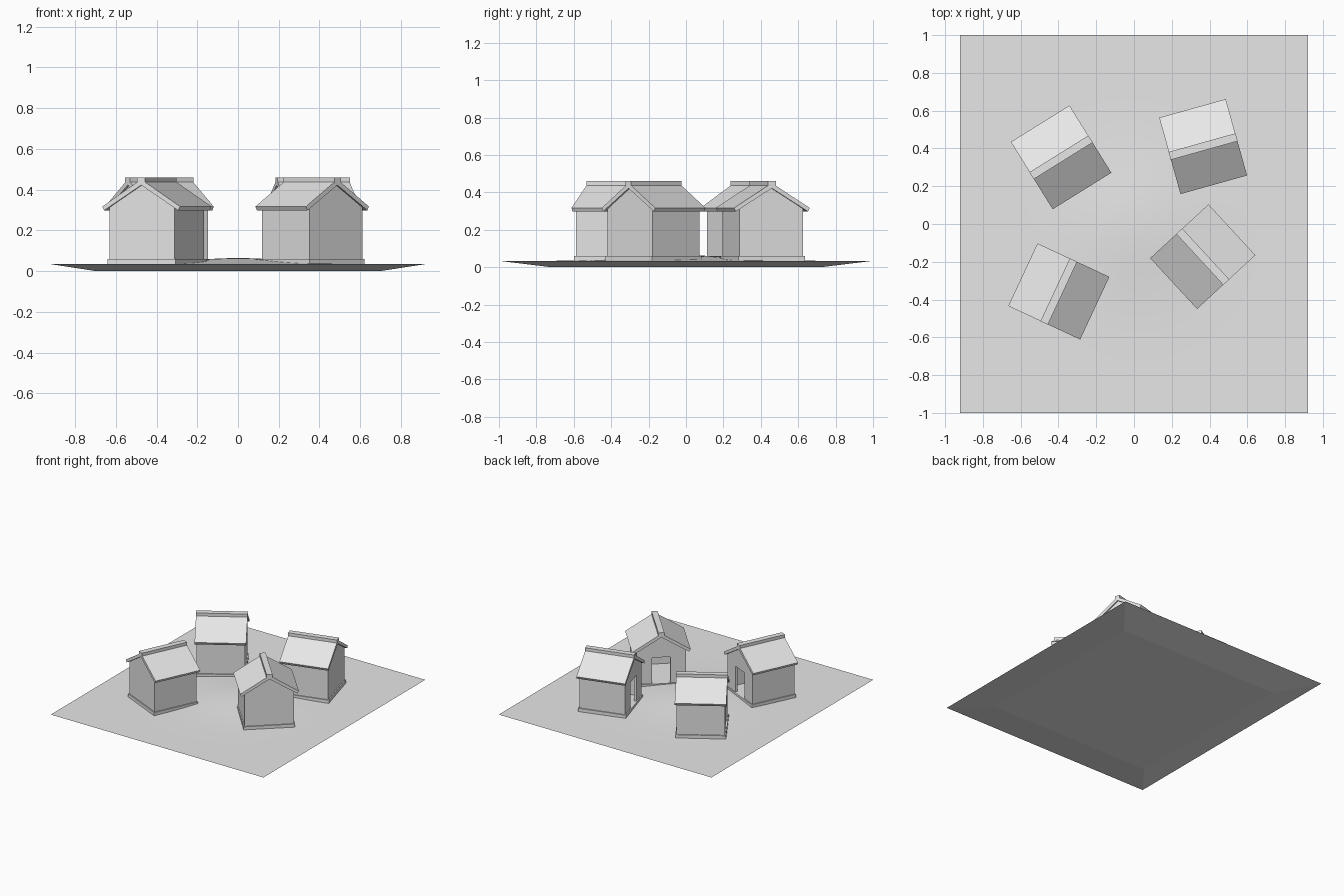
import bpy
import bmesh
import math
from mathutils import Matrix, Vector

cube = bpy.data.objects.get("Cube")
if cube:
    bpy.data.objects.remove(cube, do_unlink=True)

grey = bpy.data.materials.new("light grey")
grey.use_nodes = True
colour = (0.8, 0.8, 0.8, 1)
grey.diffuse_color = colour
grey.node_tree.nodes["Principled BSDF"].inputs["Base Color"].default_value = colour


def finish(name, bm, matrix=Matrix()):
    bmesh.ops.recalc_face_normals(bm, faces=bm.faces)
    mesh = bpy.data.meshes.new(name)
    bm.to_mesh(mesh)
    bm.free()
    mesh.materials.append(grey)
    obj = bpy.data.objects.new(name, mesh)
    obj.matrix_world = matrix
    bpy.context.collection.objects.link(obj)
    return obj


def prism(name, profile, start, end, matrix):
    """Extrude a (y, z) profile along the local x axis."""
    bm = bmesh.new()
    face = bm.faces.new([bm.verts.new((start, y, z)) for y, z in profile])
    grown = bmesh.ops.extrude_face_region(bm, geom=[face])
    moved = [v for v in grown["geom"] if isinstance(v, bmesh.types.BMVert)]
    bmesh.ops.translate(bm, verts=moved, vec=(end - start, 0, 0))
    return finish(name, bm, matrix)


def rect(y0, y1, z0, z1):
    return [(y0, z0), (y1, z0), (y1, z1), (y0, z1)]


# Ground: softly raised top with a shallow bevelled underside
WIDTH, DEPTH, EDGE_Z = 1.84, 2.0, 0.034
bm = bmesh.new()
bmesh.ops.create_grid(bm, x_segments=24, y_segments=24, size=1)
rim = [e for e in bm.edges if e.is_boundary]
for v in bm.verts:
    v.co.x *= WIDTH / 2
    v.co.y *= DEPTH / 2
    v.co.z = EDGE_Z + 0.03 * math.exp(-(v.co.xy.length / 0.34) ** 2)
skirt = bmesh.ops.extrude_edge_only(bm, edges=rim)["geom"]
for v in skirt:
    if isinstance(v, bmesh.types.BMVert):
        v.co = Vector((v.co.x * 0.76, v.co.y * 0.72, 0))
bmesh.ops.contextual_create(bm, geom=[e for e in skirt if isinstance(e, bmesh.types.BMEdge)])
ground = finish("ground", bm)
bpy.context.view_layer.objects.active = ground
ground.select_set(True)
bpy.ops.object.shade_smooth_by_angle(angle=math.radians(5))
ground.select_set(False)

# House dimensions
HALF_L, HALF_W, WALL = 0.172, 0.176, 0.02
FLOOR, EAVE, PEAK = 0.06, 0.312, 0.424
DOOR_W, DOOR_TOP = 0.065, 0.262


def build_house(label, x, y, degrees):
    place = Matrix.Translation((x, y, 0)) @ Matrix.Rotation(math.radians(degrees), 4, "Z")
    # Plinth and floor
    prism(label + "_plinth", rect(-HALF_W - 0.008, HALF_W + 0.008, 0.02, FLOOR),
          -HALF_L - 0.008, HALF_L + 0.008, place)
    # Gable walls, the front one notched for the doorway
    gable = [(HALF_W, FLOOR), (HALF_W, EAVE), (0, PEAK), (-HALF_W, EAVE), (-HALF_W, FLOOR)]
    notch = [(-DOOR_W, FLOOR), (-DOOR_W, DOOR_TOP), (DOOR_W, DOOR_TOP), (DOOR_W, FLOOR)]
    prism(label + "_back_wall", gable, -HALF_L, -HALF_L + WALL, place)
    prism(label + "_front_wall", gable + notch, HALF_L - WALL, HALF_L, place)
    # Side walls
    for side, sign in (("left", 1), ("right", -1)):
        prism(label + "_" + side + "_wall",
              rect(sign * (HALF_W - WALL), sign * HALF_W, FLOOR, EAVE),
              -HALF_L + WALL, HALF_L - WALL, place)
    # Roof slabs as one chevron, with a flat ridge cap
    roof = [(0, 0.45), (0.21, 0.317), (0.2, 0.298), (0, 0.422), (-0.2, 0.298), (-0.21, 0.317)]
    prism(label + "_roof", roof, -0.183, 0.183, place)
    prism(label + "_ridge_cap", rect(-0.0215, 0.0215, 0.433, 0.46), -0.184, 0.184, place)


# Four houses: position and direction the door faces
for label, x, y, degrees in (
    ("back_right_house", -0.386, 0.353, 211.9),
    ("back_left_house", 0.366, 0.41, 195.6),
    ("front_left_house", 0.364, -0.173, 132.7),
    ("front_right_house", -0.398, -0.357, 65),
):
    build_house(label, x, y, degrees)
